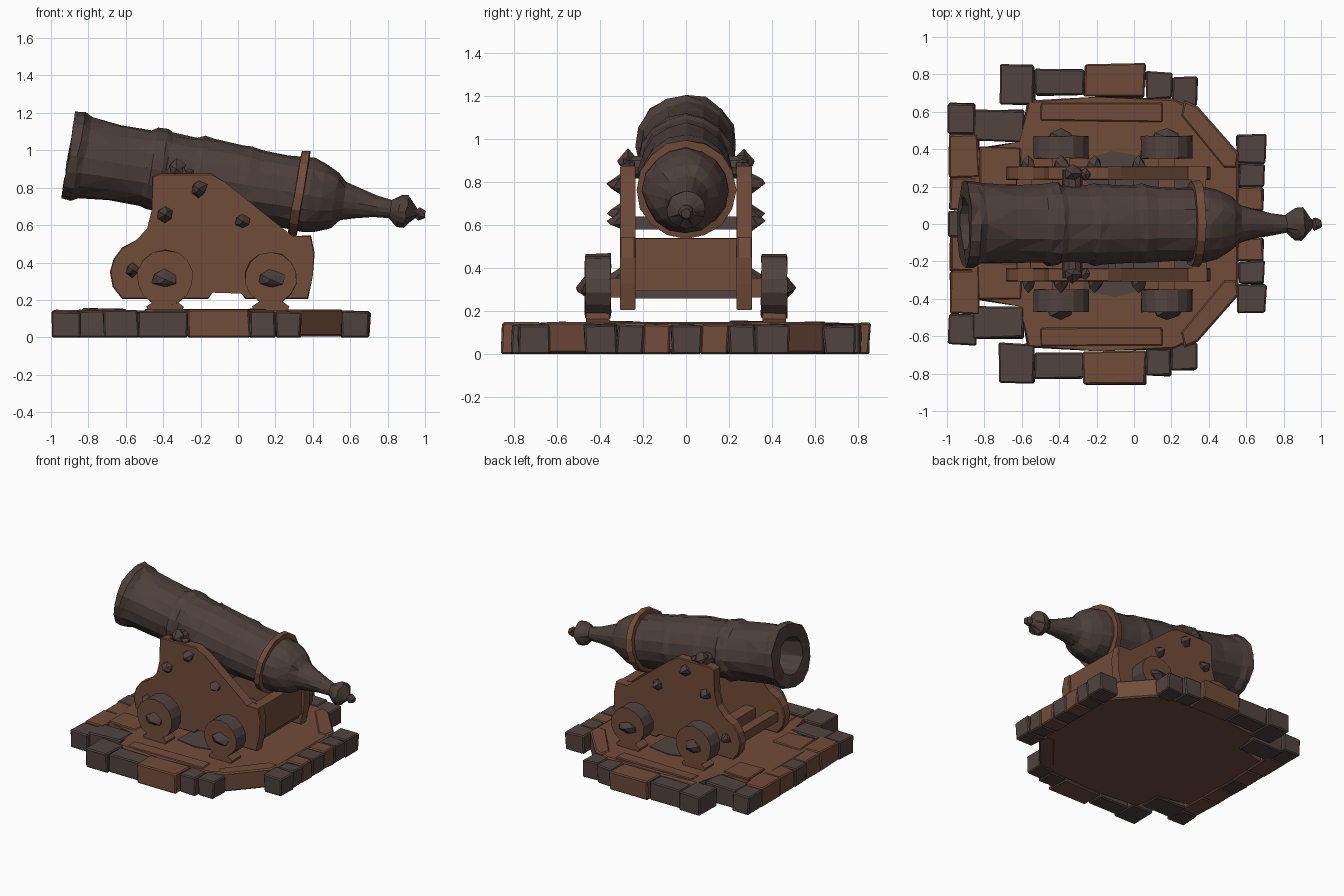
import bpy, bmesh, math, random
from mathutils import Vector, Matrix

if "Cube" in bpy.data.objects:
    bpy.data.objects.remove(bpy.data.objects["Cube"])

random.seed(4)

def mat(name, rgb):
    m = bpy.data.materials.new(name)
    m.diffuse_color = (*rgb, 1)
    m.use_nodes = True
    m.node_tree.nodes["Principled BSDF"].inputs["Base Color"].default_value = m.diffuse_color
    return m

WOOD = mat("brown wood", (0.165, 0.072, 0.042))
IRON = mat("dark iron", (0.075, 0.050, 0.044))
STONE = mat("grey brown stone", (0.082, 0.057, 0.050))

def finish(bm, name, mats, matrix=None):
    bmesh.ops.recalc_face_normals(bm, faces=bm.faces[:])
    me = bpy.data.meshes.new(name)
    bm.to_mesh(me)
    bm.free()
    for m in mats:
        me.materials.append(m)
    ob = bpy.data.objects.new(name, me)
    if matrix:
        ob.matrix_world = matrix
    bpy.context.collection.objects.link(ob)
    return ob

def jitter(bm, a):
    for v in bm.verts:
        v.co += Vector([random.uniform(-a, a) for _ in range(3)])

def box(name, x0, x1, y0, y1, z0, z1, m, wob=0.0, bev=0.0):
    bm = bmesh.new()
    bmesh.ops.create_cube(bm, size=1)
    for v in bm.verts:
        v.co = Vector((x1 if v.co.x > 0 else x0, y1 if v.co.y > 0 else y0, z1 if v.co.z > 0 else z0))
        v.co.x += random.uniform(-wob, wob)
        v.co.y += random.uniform(-wob, wob)
        if v.co.z > z0:
            v.co.z += random.uniform(-wob, wob) * 0.6
    if bev:
        bmesh.ops.bevel(bm, geom=bm.edges[:], offset=bev, segments=1, affect='EDGES')
    return finish(bm, name, [m])

def prism(name, pts, axis, a, b, m, bev=0.0):
    """Extrude a 2D outline along z, or along y for an x-z outline."""
    bm = bmesh.new()
    f = lambda p, t: (p[0], p[1], t) if axis == 'z' else (p[0], t, p[1])
    lo = [bm.verts.new(f(p, a)) for p in pts]
    hi = [bm.verts.new(f(p, b)) for p in pts]
    n = len(pts)
    caps = [bm.faces.new(lo), bm.faces.new(hi)]
    for i in range(n):
        bm.faces.new((lo[i], lo[(i + 1) % n], hi[(i + 1) % n], hi[i]))
    if bev:
        bmesh.ops.bevel(bm, geom=[e for f in caps for e in f.edges], offset=bev, segments=1, affect='EDGES')
    return finish(bm, name, [m])

def lathe(name, prof, n, m, matrix, wob=0.0, closed=False):
    """Spin (distance, radius) points round the local x axis."""
    bm = bmesh.new()
    rings = []
    for s, r in prof:
        ring = []
        for i in range(n):
            t = 2 * math.pi * i / n
            rr = r + random.uniform(-wob, wob) * min(1, r / 0.15)
            ring.append(bm.verts.new((s + random.uniform(-wob, wob) * 0.8, rr * math.cos(t), rr * math.sin(t))))
        rings.append(ring)
    pairs = list(zip(rings, rings[1:]))
    if closed:
        pairs.append((rings[-1], rings[0]))
    else:
        bm.faces.new(rings[0])
        bm.faces.new(rings[-1])
    for a, b in pairs:
        for i in range(n):
            j = (i + 1) % n
            bm.faces.new((a[i], a[j], b[j], b[i]))
    if wob:
        bmesh.ops.triangulate(bm, faces=[f for f in bm.faces if len(f.verts) == 4])
    return finish(bm, name, [m], matrix)

def spike(name, c, size, m=IRON):
    bm = bmesh.new()
    bmesh.ops.create_icosphere(bm, subdivisions=1, radius=1)
    for v in bm.verts:
        v.co = Vector(v.co[i] * size[i] * random.uniform(0.75, 1.1) + c[i] for i in range(3))
    # pointed outer tip
    tip = max(bm.verts, key=lambda v: abs(v.co.y))
    tip.co = Vector((c[0], c[1] + math.copysign(size[1], c[1]), c[2]))
    return finish(bm, name, [m])

# barrel: bore, muzzle flare, bands, breech and knob
tilt = Matrix.Translation((-0.905, 0, 0.975)) @ Matrix.Rotation(math.atan(0.168), 4, 'Y')
barrel = [(0.55, 0.12), (0.3, 0.125), (0.0, 0.14), (0.0, 0.238), (0.05, 0.236), (0.09, 0.214),
          (0.25, 0.208), (0.42, 0.208), (0.45, 0.22), (0.5, 0.222), (0.53, 0.21), (0.66, 0.207),
          (0.7, 0.218), (0.75, 0.21), (0.92, 0.205), (0.96, 0.214), (1.02, 0.203), (1.16, 0.198),
          (1.3, 0.2), (1.37, 0.182), (1.44, 0.15), (1.49, 0.105), (1.56, 0.082), (1.66, 0.06), (1.74, 0.048),
          (1.79, 0.085), (1.83, 0.088), (1.875, 0.035), (1.885, 0.022), (1.9, 0.035), (1.93, 0.022)]
lathe("barrel", barrel, 16, IRON, tilt, 0.007)
lathe("breech_ring", [(1.225, 0.17), (1.225, 0.228), (1.27, 0.233), (1.275, 0.17)], 16, WOOD, tilt, 0.004, True)

# base: floor slab and patches
half = [(-0.88, 0.40), (-0.6, 0.43), (-0.57, 0.66), (-0.2, 0.68), (0.22, 0.67), (0.33, 0.61), (0.56, 0.36)]
prism("floor_slab", half + [(x, -y) for x, y in reversed(half)], 'z', 0.01, 0.143, WOOD, 0.012)
prism("middle_floor_patch", [(-0.27, -0.36), (-0.1, -0.39), (0.06, -0.35), (0.06, 0.36), (-0.12, 0.39), (-0.25, 0.35)],
      'z', 0.14, 0.149, STONE)

# border stones: x0, x1, y0, y1, height, material
stones = [(-0.72, -0.53, 0.64, 0.85, 0.145, STONE), (-0.53, -0.27, 0.69, 0.83, 0.14, STONE),
          (-0.27, 0.06, 0.68, 0.855, 0.145, WOOD), (0.06, 0.2, 0.67, 0.815, 0.14, STONE),
          (0.2, 0.335, 0.64, 0.785, 0.135, STONE), (-0.99, -0.85, 0.48, 0.645, 0.14, STONE),
          (-0.86, -0.59, 0.44, 0.61, 0.145, STONE), (-0.985, -0.83, 0.25, 0.48, 0.145, WOOD),
          (-0.985, -0.84, 0.07, 0.25, 0.14, WOOD), (0.55, 0.705, 0.32, 0.475, 0.14, STONE),
          (0.56, 0.695, 0.2, 0.32, 0.135, STONE), (0.55, 0.69, 0.07, 0.2, 0.14, WOOD)]
for side, label in ((1, "back"), (-1, "front")):
    for i, (x0, x1, y0, y1, h, m) in enumerate(stones):
        ya, yb = sorted((y0 * side, y1 * side))
        box(f"{label}_border_stone_{i}", x0, x1, ya, yb, 0, h, m, 0.008, 0.008)
    # slanted corner planks
    prism(f"{label}_corner_plank", [(0.27, 0.66 * side), (0.34, 0.63 * side), (0.56, 0.38 * side),
          (0.55, 0.3 * side), (0.48, 0.3 * side), (0.25, 0.58 * side)], 'z', 0.005, 0.15, WOOD, 0.01)
    # loose floor planks
    box(f"{label}_floor_plank", -0.83, -0.6, *sorted((0.2 * side, 0.41 * side)), 0.1, 0.152, WOOD, 0.01, 0.006)
    box(f"{label}_floor_edge_plank", -0.5, 0.15, *sorted((0.55 * side, 0.65 * side)), 0.1, 0.15, WOOD, 0.006, 0.006)
box("muzzle_middle_stone", -0.99, -0.85, -0.07, 0.07, 0, 0.14, STONE, 0.006, 0.008)
box("breech_middle_stone", 0.55, 0.69, -0.07, 0.07, 0, 0.135, STONE, 0.006, 0.008)

# carriage cheeks
cheek = [(-0.62, 0.205), (-0.67, 0.27), (-0.685, 0.35), (-0.665, 0.42), (-0.62, 0.48), (-0.54, 0.515),
         (-0.48, 0.58), (-0.455, 0.68), (-0.46, 0.86), (-0.42, 0.875), (-0.14, 0.875), (-0.07, 0.83), (0.29, 0.535),
         (0.39, 0.545), (0.41, 0.45), (0.4, 0.33), (0.375, 0.205), (0.04, 0.205), (0.02, 0.24), (-0.14, 0.245),
         (-0.16, 0.205)]

def wheel(name, x, z, r, side):
    bm = bmesh.new()
    bmesh.ops.create_cone(bm, cap_ends=True, segments=14, radius1=r, radius2=r, depth=0.12,
                          matrix=Matrix.Translation((x, 0.41 * side, z)) @ Matrix.Rotation(math.pi / 2, 4, 'X'))
    jitter(bm, 0.003)
    bm.normal_update()
    for f in bm.faces:
        f.material_index = 0 if abs(f.normal.y) > 0.5 else 1   # wooden faces, grey rim
    finish(bm, name, [WOOD, STONE])

bolts = [(-0.39, 0.655, 0.05), (-0.21, 0.795, 0.05), (0.025, 0.62, 0.045), (-0.565, 0.36, 0.04)]
for side, label in ((1, "back"), (-1, "front")):
    prism(f"{label}_cheek", cheek, 'y', 0.235 * side, 0.308 * side, WOOD, 0.006)
    for i, (x, z, s) in enumerate(bolts):
        spike(f"{label}_bolt_{i}", (x, 0.308 * side, z), (s, 0.062, s))
    # trunnion clamp studs
    spike(f"{label}_clamp_stud_large", (-0.33, 0.27 * side, 0.9), (0.055, 0.05, 0.055))
    spike(f"{label}_clamp_stud_small", (-0.26, 0.265 * side, 0.88), (0.03, 0.035, 0.03))
    # wheels with chocks and hub spikes
    for x, r, w in ((-0.39, 0.15, "muzzle"), (0.175, 0.14, "breech")):
        wheel(f"{label}_{w}_wheel", x, 0.318, r, side)
        spike(f"{label}_{w}_hub", (x, 0.465 * side, 0.31), (0.085, 0.048, 0.055))
        chock = [(x - 0.09, 0.14), (x + 0.09, 0.14), (x + 0.1, 0.165), (x + 0.05, 0.2), (x - 0.05, 0.2), (x - 0.1, 0.165)]
        prism(f"{label}_{w}_chock", chock, 'y', 0.355 * side, 0.465 * side, WOOD)

# axles, cross pieces and trunnion
for x, w in ((-0.39, "muzzle"), (0.175, "breech")):
    box(f"{w}_axle", x - 0.045, x + 0.045, -0.38, 0.38, 0.265, 0.355, WOOD)
box("rear_transom", 0.31, 0.385, -0.24, 0.24, 0.295, 0.54, WOOD, 0.003)
box("carriage_bed", -0.14, 0.36, -0.24, 0.24, 0.26, 0.297, STONE)
box("front_cross_bar", -0.63, -0.55, -0.24, 0.24, 0.3, 0.37, WOOD, 0.004)
box("barrel_support", -0.1, 0.0, -0.24, 0.24, 0.58, 0.64, STONE)
lathe("trunnion", [(-0.29, 0.055), (0.29, 0.055)], 10, IRON,
      Matrix.Translation((-0.33, 0, 0.87)) @ Matrix.Rotation(math.pi / 2, 4, 'Z'))
